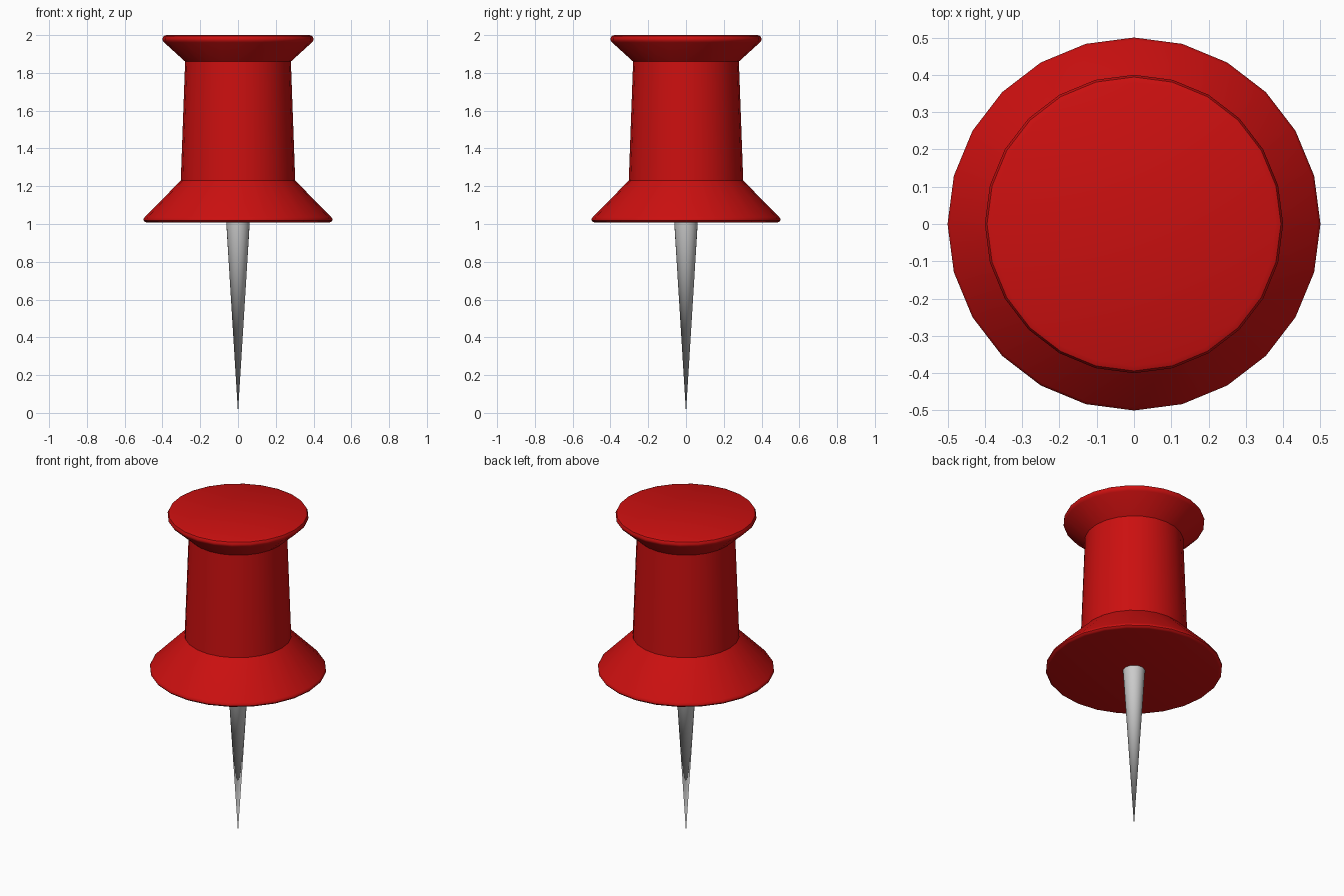
import bpy, bmesh
from math import cos, sin, tau, radians

if "Cube" in bpy.data.objects:
    bpy.data.objects.remove(bpy.data.objects["Cube"])


def lathe(name, profile, sides, color=None):
    """Spin (radius, z) points around z; radius 0 makes a pole, ends are capped."""
    bm = bmesh.new()
    rings = []
    for r, z in profile:
        if r == 0:
            rings.append([bm.verts.new((0, 0, z))] * sides)
        else:
            rings.append([bm.verts.new((r * cos(tau * i / sides), r * sin(tau * i / sides), z))
                          for i in range(sides)])
    for low, high in zip(rings, rings[1:]):
        for i in range(sides):
            j = (i + 1) % sides
            bm.faces.new(list(dict.fromkeys((low[i], low[j], high[j], high[i]))))
    if profile[0][0] > 0:
        bm.faces.new(rings[0][::-1])
    if profile[-1][0] > 0:
        bm.faces.new(rings[-1])
    bmesh.ops.recalc_face_normals(bm, faces=bm.faces)
    mesh = bpy.data.meshes.new(name)
    bm.to_mesh(mesh)
    bm.free()
    obj = bpy.data.objects.new(name, mesh)
    bpy.context.collection.objects.link(obj)
    if color:
        mat = bpy.data.materials.new(name + "_color")
        mat.diffuse_color = color
        mat.use_nodes = True
        mat.node_tree.nodes["Principled BSDF"].inputs["Base Color"].default_value = mat.diffuse_color
        mesh.materials.append(mat)
    bpy.ops.object.select_all(action='DESELECT')
    obj.select_set(True)
    bpy.context.view_layer.objects.active = obj
    bpy.ops.object.shade_smooth_by_angle(angle=radians(36))
    return obj


# Plastic grip: flared base, tapered waist, flared cap, rounded rims
lathe("grip", [
    (0.482, 1.008), (0.493, 1.011), (0.50, 1.019), (0.50, 1.027), (0.493, 1.037),
    (0.303, 1.23), (0.28, 1.86),
    (0.391, 1.961), (0.399, 1.971), (0.40, 1.982), (0.394, 1.994), (0.38, 2.0),
], 24, (0.6, 0.005, 0.005, 1))

# Steel needle, sunk slightly into the grip
lathe("needle", [(0, 0), (0.063, 1.02)], 24)
